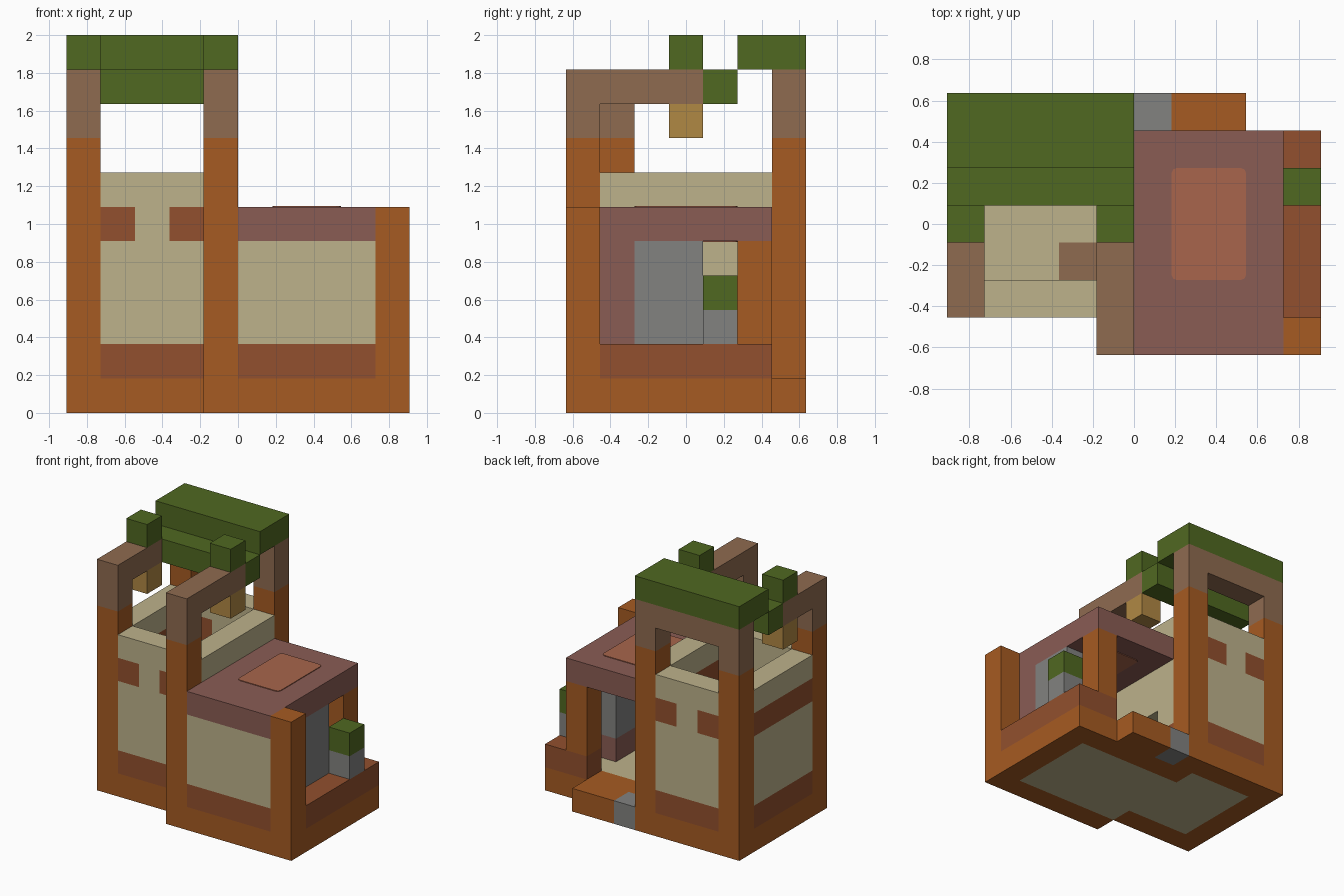
import bpy, bmesh

cube = bpy.data.objects.get("Cube")
if cube:
    bpy.data.objects.remove(cube)

CELL = 2 / 11


def srgb(hex_code):
    channels = [int(hex_code[n:n + 2], 16) / 255 for n in range(0, 6, 2)]
    return [c / 12.92 if c <= .04045 else ((c + .055) / 1.055) ** 2.4 for c in channels] + [1]


def material(name, hex_code):
    mat = bpy.data.materials.new(name)
    mat.use_nodes = True
    mat.diffuse_color = srgb(hex_code)
    bsdf = mat.node_tree.nodes["Principled BSDF"]
    bsdf.inputs["Base Color"].default_value = srgb(hex_code)
    bsdf.inputs["Roughness"].default_value = .9
    return mat


orange = material("orange wood", "A65B22")
brown = material("weathered brown", "8F6B50")
green = material("leaf green", "506821")
beige = material("pale plaster", "BDB28B")
rust = material("rust brown", "92502E")
mauve = material("mauve brick", "8A5C54")
salmon = material("salmon clay", "A8654C")
grey = material("stone grey", "828280")
tan = material("lantern tan", "B08844")


def block(name, mat, x, y, z, corner=0):
    """Box spanning cell ranges; corner rounds its upright edges."""
    mesh = bpy.data.meshes.new(name)
    bm = bmesh.new()
    bmesh.ops.create_cube(bm, size=1)
    for v in bm.verts:
        for axis, (span, shift) in enumerate(((x, 5), (y, 3.5), (z, 0))):
            v.co[axis] = (span[v.co[axis] > 0] - shift) * CELL
    if corner:
        upright = [e for e in bm.edges if abs(e.verts[0].co.z - e.verts[1].co.z) > .001]
        bmesh.ops.bevel(bm, geom=upright, offset=corner * CELL, segments=2,
                        affect='EDGES', profile=.5)
    bm.to_mesh(mesh)
    bm.free()
    mesh.materials.append(mat)
    obj = bpy.data.objects.new(name, mesh)
    bpy.context.collection.objects.link(obj)
    return obj


def post(name, x, y):
    block(name + "_lower", orange, (x, x + 1), (y, y + 1), (0, 8))
    block(name + "_upper", brown, (x, x + 1), (y, y + 1), (8, 10))


# Tower posts and roof beams
post("front_right_post", 0, 1)
post("front_left_post", 4, 0)
for side, x in (("right", 0), ("left", 4)):
    post("back_" + side + "_post", x, 6)
    cell = (x, x + 1)
    block(side + "_roof_beam", brown, cell, (2 if x == 0 else 1, 4), (9, 10))
    block(side + "_roof_leaf", green, cell, (3, 4), (10, 11))
    block(side + "_lantern", tan, cell, (3, 4), (8, 9))
block("back_roof_beam", brown, (1, 4), (6, 7), (9, 10))
block("lower_roof_strip", green, (0, 5), (4, 5), (9, 10))
block("upper_roof_strip", green, (0, 5), (5, 7), (10, 11))

# Tower front and back walls with paired rust panels
for side, y in (("front", 1), ("back", 6)):
    depth = (y, y + 1)
    block(side + "_sill", orange, (1, 4), depth, (0, 1))
    block(side + "_band", rust, (1, 4), depth, (1, 2))
    block(side + "_wall_lower", beige, (1, 4), depth, (2, 5))
    for x, mat in ((1, rust), (2, beige), (3, rust)):
        block(side + "_panel", mat, (x, x + 1), depth, (5, 6))
    block(side + "_wall_top", beige, (1, 4), depth, (6, 7))

# Tower right wall
for part, mat, z in (("sill", orange, (0, 1)), ("band", rust, (1, 2)),
                     ("wall_lower", beige, (2, 5)), ("stripe", rust, (5, 6)),
                     ("wall_top", beige, (6, 7))):
    block("right_" + part, mat, (0, 1), (2, 6), z)

# Dividing wall with a doorway
for y in ((1, 3), (5, 6)):
    block("divider_band", rust, (4, 5), y, (1, 2))
    block("divider_side", beige, (4, 5), y, (2, 3))
block("divider_lintel", beige, (4, 5), (1, 6), (3, 5))
block("divider_stripe", rust, (4, 5), (1, 6), (5, 6))
block("divider_top", beige, (4, 5), (1, 6), (6, 7))

# Floors and ground rim
block("tower_floor", beige, (1, 4), (2, 6), (0, 1))
block("room_floor", beige, (4, 9), (1, 5), (0, 1))
block("floor_mat", brown, (3, 4), (2, 3), (1, 1.03))
block("front_rim", orange, (5, 9), (0, 1), (0, 1))
block("side_rim", orange, (9, 10), (1, 6), (0, 1))
block("back_rim", orange, (4, 9), (5, 6), (0, 1))
block("doorstep", grey, (5, 6), (6, 7), (0, 1))
block("back_step", orange, (6, 8), (6, 7), (0, 1))

# Low room walls and posts
block("room_front_band", rust, (5, 9), (0, 1), (1, 2))
block("room_front_wall", beige, (5, 9), (0, 1), (2, 5))
block("room_corner_post", orange, (9, 10), (0, 1), (0, 6))
block("side_ledge", rust, (9, 10), (1, 6), (1, 2))
block("back_post_band", rust, (8, 9), (5, 6), (1, 2))
block("back_post", orange, (8, 9), (5, 6), (2, 5))

# Hearth in the side wall, planter on the ledge
block("hearth_base", mauve, (8, 9), (1, 4), (1, 2))
block("hearth_side", mauve, (8, 9), (1, 2), (2, 5))
block("hearth_stone", grey, (8, 9), (2, 4), (2, 5))
block("planter", grey, (9, 10), (4, 5), (2, 3))
block("planter_bush", green, (9, 10), (4, 5), (3, 4))

# Low roof with a clay panel above and below
block("low_roof", mauve, (5, 9), (0, 6), (5, 6))
block("roof_panel", salmon, (6, 8), (2, 5), (6, 6.03), .15)
block("ceiling_panel", salmon, (6, 8), (2, 5), (4.97, 5), .15)
